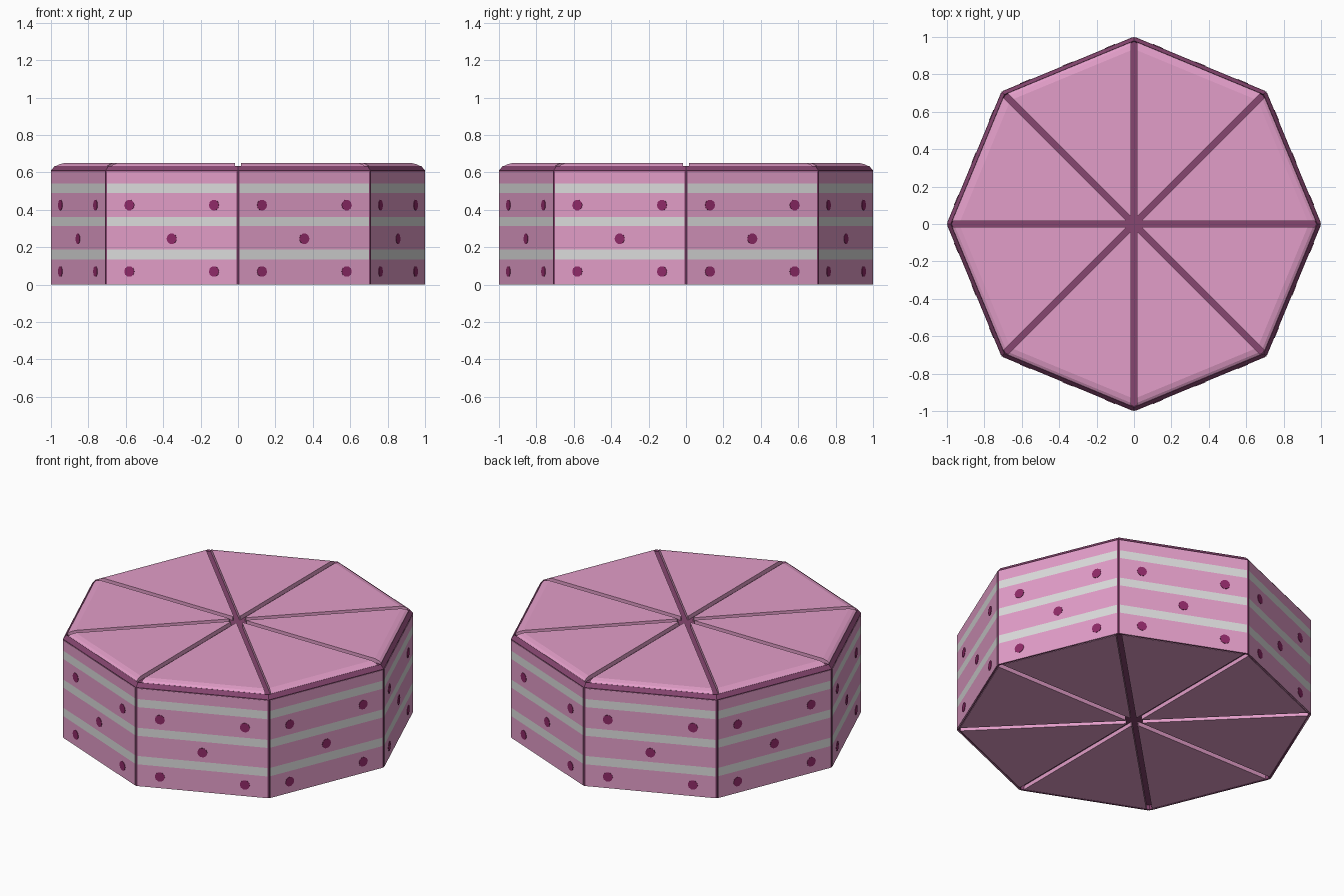
import bpy, bmesh, math
from mathutils import Matrix

if "Cube" in bpy.data.objects:
    bpy.data.objects.remove(bpy.data.objects["Cube"])

SIDES = 8
HALF = math.pi / SIDES
APO = math.cos(HALF)          # distance from centre to a flat side
HALF_LEN = math.sin(HALF)     # half the length of a side


def srgb(*c):
    f = lambda v: v / 12.92 if v <= 0.04045 else ((v + 0.055) / 1.055) ** 2.4
    return [f(v / 255) for v in c] + [1]


def material(name, *c):
    m = bpy.data.materials.new(name)
    m.diffuse_color = srgb(*c)
    m.use_nodes = True
    m.node_tree.nodes["Principled BSDF"].inputs["Base Color"].default_value = m.diffuse_color
    return m


PINK = material("pink icing", 226, 157, 200)
CREAM = material("pale cream", 220, 220, 220)
SEAM = material("dark mauve seam", 134, 70, 112)
BERRY = material("berry spot", 144, 42, 104)


def finish(bm, name, mats):
    bmesh.ops.recalc_face_normals(bm, faces=bm.faces)
    me = bpy.data.meshes.new(name)
    bm.to_mesh(me)
    bm.free()
    for m in mats:
        me.materials.append(m)
    ob = bpy.data.objects.new(name, me)
    bpy.context.collection.objects.link(ob)
    return ob


def loft(name, rings, mats, rule=None):
    """Skin a list of equal-length point rings and cap both ends."""
    bm = bmesh.new()
    vs = [[bm.verts.new(p) for p in r] for r in rings]
    n = len(vs[0])
    for a, b in zip(vs, vs[1:]):
        for i in range(n):
            j = (i + 1) % n
            bm.faces.new((a[i], a[j], b[j], b[i]))
    bm.faces.new(vs[0][::-1])
    bm.faces.new(vs[-1])
    if rule:
        for f in bm.faces:
            f.material_index = rule(f.calc_center_median().z)
    return finish(bm, name, mats)


def octagon(r, z):
    return [(r * math.cos(2 * HALF * i), r * math.sin(2 * HALF * i), z) for i in range(SIDES)]


def wedge(x1, z, gap=0.016, x0=0.05):
    w = lambda x: x * math.tan(HALF) - gap / APO
    return [(x0, -w(x0), z), (x1, -w(x1), z), (x1, w(x1), z), (x0, w(x0), z)]


def slab(z):
    y, a, b = HALF_LEN - 0.008, APO - 0.008, APO + 0.002
    return [(a, -y, z), (b, -y, z), (b, y, z), (a, y, z)]


# Dark core that shows through all the cuts and forms the rim
loft("dark_core", [octagon(r, z) for r, z in (
    (0.985, 0.025), (0.99, 0.0), (1.0, 0.0), (1.0, 0.61),
    (0.98, 0.634), (0.975, 0.625))], [SEAM])

STRIPES = [(0.135, 0.187), (0.312, 0.362), (0.49, 0.54)]
LEVELS = [0.0] + [z for s in STRIPES for z in s] + [0.606]
SPOTS = [(-0.245, 0.07), (0.245, 0.07), (0, 0.245), (-0.245, 0.425), (0.245, 0.425)]
is_stripe = lambda z: int(any(a < z < b for a, b in STRIPES))

for k in range(SIDES):
    turn = Matrix.Rotation(HALF * (2 * k + 1), 4, 'Z')
    # Top slice with softened outer edge
    top = loft(f"top_slice_{k + 1}", [wedge(APO - d, z) for d, z in (
        (0.022, 0.62), (0.02, 0.634), (0.034, 0.643), (0.06, 0.65))], [PINK])
    # Bottom slice
    base = loft(f"bottom_slice_{k + 1}", [wedge(APO - 0.012, z) for z in (0.0, 0.03)], [PINK])
    # Layered side panel
    side = loft(f"side_panel_{k + 1}", [slab(z) for z in LEVELS], [PINK, CREAM], is_stripe)
    # Berry spots as thin discs
    bm = bmesh.new()
    for y, z in SPOTS:
        bmesh.ops.create_cone(bm, cap_ends=True, segments=10, radius1=0.029, radius2=0.029,
                              depth=0.005, matrix=Matrix.Translation((APO + 0.002, y, z))
                              @ Matrix.Rotation(math.pi / 2, 4, 'Y'))
    spots = finish(bm, f"berry_spots_{k + 1}", [BERRY])
    for ob in (top, base, side, spots):
        ob.matrix_world = turn
